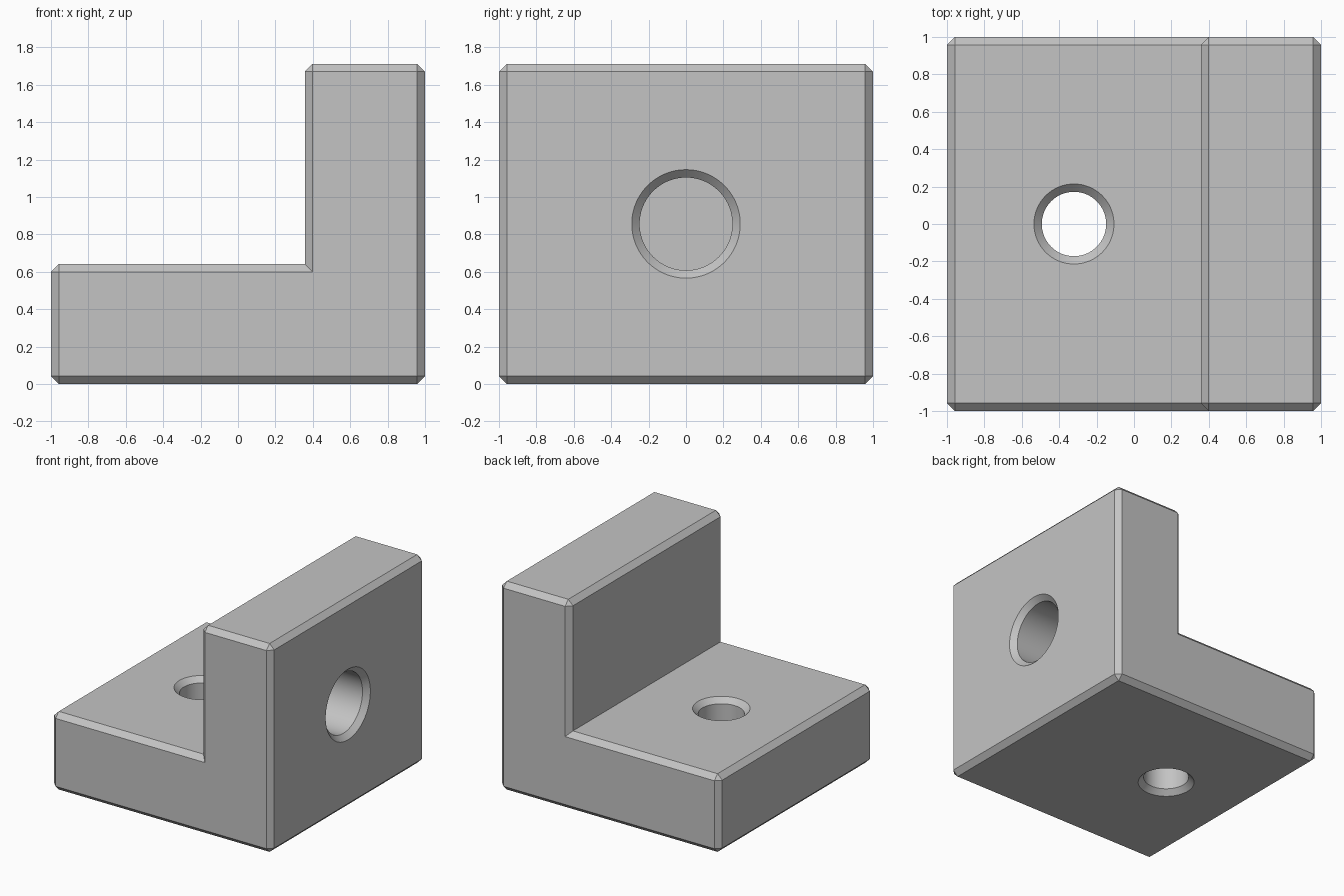
import bpy, bmesh, math
from mathutils import Matrix, Vector

if "Cube" in bpy.data.objects:
    bpy.data.objects.remove(bpy.data.objects["Cube"], do_unlink=True)

CHAMFER = 0.042
BASE_TOP = 0.642
HEIGHT = 1.712
STEP_X = 0.357
SIDES = 96

# One grey for the whole bracket
GREY = (0.55, 0.55, 0.55, 1)
grey = bpy.data.materials.new("plain grey")
grey.use_nodes = True
grey.diffuse_color = GREY
shader = next(n for n in grey.node_tree.nodes if n.type == 'BSDF_PRINCIPLED')
shader.inputs["Base Color"].default_value = GREY


def make_object(name, bm):
    mesh = bpy.data.meshes.new(name)
    bmesh.ops.recalc_face_normals(bm, faces=bm.faces)
    bm.to_mesh(mesh)
    bm.free()
    mesh.materials.append(grey)
    obj = bpy.data.objects.new(name, mesh)
    bpy.context.collection.objects.link(obj)
    return obj


def make_cutter(name, rings, matrix):
    """Turned solid from (radius, height) rings along local z."""
    bm = bmesh.new()
    loops = []
    for radius, height in rings:
        angles = [2 * math.pi * i / SIDES for i in range(SIDES)]
        loops.append([bm.verts.new(matrix @ Vector((radius * math.cos(a), radius * math.sin(a), height)))
                      for a in angles])
    for low, high in zip(loops, loops[1:]):
        for i in range(SIDES):
            j = (i + 1) % SIDES
            bm.faces.new((low[i], low[j], high[j], high[i]))
    bm.faces.new(loops[0])
    bm.faces.new(loops[-1])
    cutter = make_object(name, bm)
    cutter.hide_render = True
    return cutter


# L-shaped body, extruded from its front profile
bm = bmesh.new()
profile = [(-1, 0), (1, 0), (1, HEIGHT), (STEP_X, HEIGHT), (STEP_X, BASE_TOP), (-1, BASE_TOP)]
front = bm.faces.new([bm.verts.new((x, -1, z)) for x, z in profile])
extruded = bmesh.ops.extrude_face_region(bm, geom=[front], use_keep_orig=True)
back = [v for v in extruded["geom"] if isinstance(v, bmesh.types.BMVert)]
bmesh.ops.translate(bm, verts=back, vec=(0, 2, 0))
bmesh.ops.recalc_face_normals(bm, faces=bm.faces)

# Chamfer every outer edge, leaving the inner corner sharp
outer_edges = [e for e in bm.edges if e.is_convex]
bmesh.ops.bevel(bm, geom=outer_edges, offset=CHAMFER, offset_type='OFFSET',
                segments=1, profile=0.5, affect='EDGES', clamp_overlap=True)
bracket = make_object("angle_bracket", bm)

# Countersunk hole through the base, and blind hole in the upright
OVER = 0.03
SMALL, LARGE, DEPTH = 0.172, 0.248, 0.5
flare = CHAMFER + OVER
base_cutter = make_cutter(
    "base_hole_cutter",
    [(SMALL + flare, BASE_TOP + OVER), (SMALL, BASE_TOP - CHAMFER),
     (SMALL, CHAMFER), (SMALL + flare, -OVER)],
    Matrix.Translation((-0.321, 0, 0)))
side_cutter = make_cutter(
    "upright_hole_cutter",
    [(LARGE + flare, OVER), (LARGE, -CHAMFER), (LARGE, -DEPTH)],
    Matrix.Translation((1, 0, HEIGHT / 2)) @ Matrix.Rotation(math.pi / 2, 4, 'Y'))

bpy.ops.object.select_all(action='DESELECT')
bracket.select_set(True)
bpy.context.view_layer.objects.active = bracket
for cutter in (base_cutter, side_cutter):
    cut = bracket.modifiers.new(cutter.name, 'BOOLEAN')
    cut.operation = 'DIFFERENCE'
    cut.solver = 'EXACT'
    cut.object = cutter
    bpy.ops.object.modifier_apply(modifier=cut.name)
    bpy.data.objects.remove(cutter, do_unlink=True)

# Round bores, crisp chamfers
bpy.ops.object.shade_smooth_by_angle(angle=math.radians(30))
